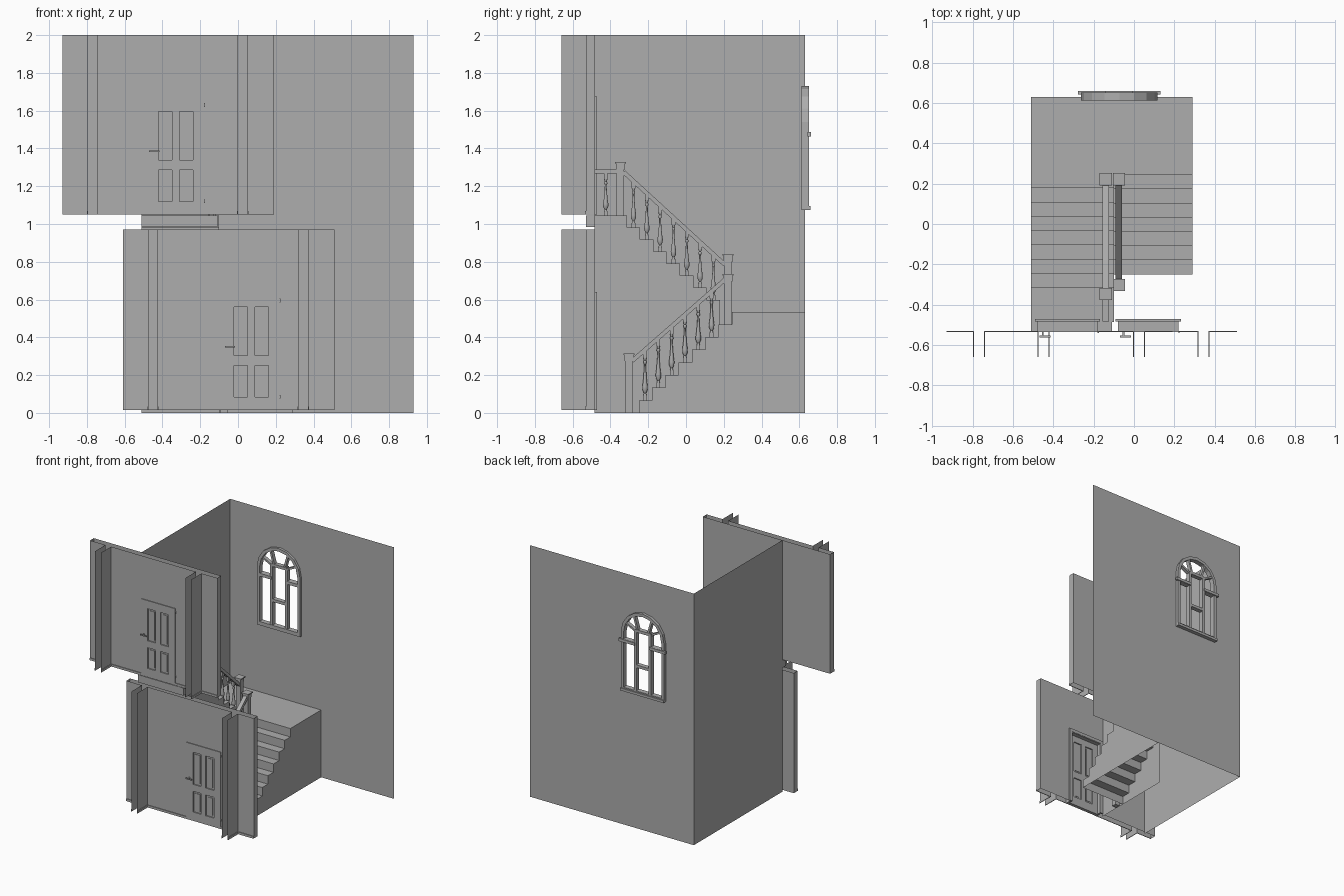
import bpy, bmesh, math
from mathutils import Vector

if "Cube" in bpy.data.objects:
    bpy.data.objects.remove(bpy.data.objects["Cube"])

grey = bpy.data.materials.new("plain grey")
grey.diffuse_color = (0.42, 0.42, 0.42, 1)
grey.use_nodes = True
grey.node_tree.nodes["Principled BSDF"].inputs["Base Color"].default_value = grey.diffuse_color


def finish(name, bm, smooth=False, normals=True):
    if normals:
        bmesh.ops.recalc_face_normals(bm, faces=bm.faces)
    me = bpy.data.meshes.new(name)
    bm.to_mesh(me)
    bm.free()
    me.materials.append(grey)
    ob = bpy.data.objects.new(name, me)
    bpy.context.collection.objects.link(ob)
    if smooth:
        bpy.ops.object.select_all(action='DESELECT')
        ob.select_set(True)
        bpy.context.view_layer.objects.active = ob
        bpy.ops.object.shade_smooth_by_angle(angle=math.radians(40))
    return ob


def face(bm, pts):
    return bm.faces.new([bm.verts.new(p) for p in pts])


def add_beam(bm, p, q, side, w, h):
    """Bar from p to q, w wide along side and h deep across it."""
    p, q, side = Vector(p), Vector(q), Vector(side)
    up = (q - p).cross(side).normalized() * h / 2
    s = side * w / 2
    a, b = [[bm.verts.new(e + i * s + j * up) for i, j in
             ((-1, -1), (1, -1), (1, 1), (-1, 1))] for e in (p, q)]
    bm.faces.new(a)
    bm.faces.new(b[::-1])
    for i in range(4):
        bm.faces.new((a[i], b[i], b[(i + 1) % 4], a[(i + 1) % 4]))


def add_box(bm, x0, x1, y0, y1, z0, z1):
    ym, zm = (y0 + y1) / 2, (z0 + z1) / 2
    add_beam(bm, (x0, ym, zm), (x1, ym, zm), (0, 1, 0), y1 - y0, z1 - z0)


def boxes(name, *dims):
    bm = bmesh.new()
    for d in dims:
        add_box(bm, *d)
    return finish(name, bm)


def sheet_y(bm, x0, x1, y, z0, z1):
    face(bm, [(x0, y, z0), (x1, y, z0), (x1, y, z1), (x0, y, z1)])


def sheet_x(bm, x, y0, y1, z0, z1):
    face(bm, [(x, y0, z0), (x, y1, z0), (x, y1, z1), (x, y0, z1)])


# Arched window outline, shared by the wall opening and the frame
CX, SPRING, SILL = -0.073, 1.54, 1.08


def arch(r, bottom):
    pts = [(CX + r * math.cos(math.pi * i / 8), SPRING + r * math.sin(math.pi * i / 8)) for i in range(9)]
    return [(CX + r, bottom)] + pts + [(CX - r, bottom)]


# Back wall with the window opening, and left wall
bm = bmesh.new()
edges = []
for loop in ([(-0.51, 0), (0.93, 0), (0.93, 2), (-0.51, 2)], arch(0.18, SILL + 0.01)):
    vs = [bm.verts.new((x, 0.63, z)) for x, z in loop]
    edges += [bm.edges.new((vs[i], vs[i - 1])) for i in range(len(vs))]
bmesh.ops.triangle_fill(bm, use_beauty=True, edges=edges, normal=(0, -1, 0))
finish("back_wall", bm)
bm = bmesh.new()
sheet_x(bm, -0.51, -0.485, 0.63, 0, 2)
finish("left_wall", bm)

# Window frame ring
bm = bmesh.new()
outer, inner = arch(0.19, SILL), arch(0.166, SILL + 0.024)
rings = [[bm.verts.new((x, y, z)) for x, z in o] for o, y in
         ((outer, 0.612), (inner, 0.612), (inner, 0.652), (outer, 0.652))]
n = len(outer)
for k in range(4):
    a, b = rings[k], rings[(k + 1) % 4]
    for i in range(n):
        bm.faces.new((a[i], a[(i + 1) % n], b[(i + 1) % n], b[i]))
finish("window_frame", bm)
# Window bars
bm = bmesh.new()
Y = (0, 1, 0)
xl, xr = CX - 0.065, CX + 0.065
for x in (xl, xr):
    add_beam(bm, (x, 0.634, SILL), (x, 0.634, 1.585), Y, 0.036, 0.022)
    d = 1 if x > CX else -1
    add_beam(bm, (CX + d * 0.045, 0.634, 1.58), (CX + d * 0.08, 0.634, 1.70), Y, 0.03, 0.016)
    add_beam(bm, (x, 0.634, 1.575), (CX + d * 0.155, 0.634, 1.62), Y, 0.03, 0.014)
    add_beam(bm, (x, 0.634, 1.475), (CX + d * 0.18, 0.634, 1.475), Y, 0.04, 0.024)
    add_beam(bm, (x, 0.652, 1.475), (CX + d * 0.205, 0.652, 1.475), Y, 0.018, 0.022)
for z in (1.30, 1.58):
    add_beam(bm, (xl, 0.634, z), (xr, 0.634, z), Y, 0.036, 0.022)
finish("window_bars", bm)
boxes("window_sill", (CX - 0.19, CX + 0.19, 0.612, 0.66, SILL - 0.005, SILL + 0.015))


# Hollow front wall: hall side, stair side, ends, hall side walls and skirting
def front_wall(tag, x0, z0, z1, dx):
    x1 = x0 + 1.12
    w = (x0 + 0.135, x0 + 0.185, x0 + 0.93, x0 + 0.98)
    zt = z0 + 0.61
    bm = bmesh.new()
    for y, spans in ((-0.53, ((x0, w[0]), (w[3], x1))), (-0.483, ((x0, w[1]), (w[2], x1)))):
        for a, b in spans:
            sheet_y(bm, a, b, y, z0, z1)
        sheet_y(bm, w[1], dx, y, z0, z1)
        sheet_y(bm, dx + 0.3, w[2], y, z0, z1)
        sheet_y(bm, dx, dx + 0.3, y, zt, z1)
    for x in (x0, x1):
        sheet_x(bm, x, -0.53, -0.483, z0, z1)
    for x in w:
        sheet_x(bm, x, -0.66, -0.53, z0, z1)
    finish(tag + "_front_wall", bm)
    t, h = 0.005, z0 + 0.018
    sk = [(a, b, -0.53 - t, -0.53, z0, h) for a, b in
          ((x0, w[0]), (w[1], dx), (dx + 0.3, w[2]), (w[3], x1))]
    sk += [(x - t if i % 2 == 0 else x, x if i % 2 == 0 else x + t, -0.66, -0.53, z0, h)
           for i, x in enumerate(w)]
    boxes(tag + "_skirting", *sk)
    # Door frame
    e = dx + 0.3
    boxes(tag + "_door_frame",
          (dx, dx + 0.014, -0.536, -0.475, z0, zt), (e - 0.014, e, -0.536, -0.475, z0, zt),
          (dx + 0.014, e - 0.014, -0.536, -0.475, zt - 0.014, zt),
          (dx - 0.012, dx + 0.012, -0.483, -0.472, z0, zt + 0.015),
          (e - 0.012, e + 0.012, -0.483, -0.472, z0, zt + 0.015),
          (dx + 0.012, e - 0.012, -0.483, -0.472, zt - 0.01, zt + 0.015))
    # Four-panel door: stiles, rails and thin recessed panels
    l, r, c, y0, y1 = dx + 0.014, e - 0.014, dx + 0.15, -0.534, -0.508
    parts = [(a, b, y0, y1, z0, zt - 0.014) for a, b in
             ((l, l + 0.045), (c - 0.02, c + 0.02), (r - 0.045, r))]
    for a, b in ((l + 0.045, c - 0.02), (c + 0.02, r - 0.045)):
        for lo, hi in ((0, 0.07), (0.235, 0.29), (0.545, 0.596)):
            parts.append((a, b, y0, y1, z0 + lo, z0 + hi))
        for lo, hi in ((0.07, 0.235), (0.29, 0.545)):
            parts.append((a, b, -0.525, -0.517, z0 + lo, z0 + hi))
            parts.append((a + 0.014, b - 0.014, -0.529, -0.513, z0 + lo + 0.014, z0 + hi - 0.014))
    boxes(tag + "_door", *parts)
    # Lever handles on both sides, and hinges
    hz = z0 + 0.335
    boxes(tag + "_door_handles",
          (dx + 0.024, dx + 0.032, -0.56, -0.49, hz - 0.004, hz + 0.004),
          (dx + 0.01, dx + 0.065, -0.562, -0.554, hz - 0.004, hz + 0.005),
          (dx + 0.01, dx + 0.065, -0.496, -0.488, hz - 0.004, hz + 0.005))
    boxes(tag + "_door_hinges", *[(e, e + 0.006, -0.54, -0.532, z0 + k, z0 + k + 0.02) for k in (0.06, 0.57)])


front_wall("upper", -0.93, 1.05, 2.0, -0.48)
front_wall("lower", -0.61, 0.015, 0.97, -0.08)

# Stairs: stepped sheet plus closed side panel
LAND, TOP, G = 0.535, 1.045, 0.0705


def flight(name, y0, z0, z1, d, x0, x1, end, side_x, foot):
    rise = (z1 - z0) / 8
    pts = []
    for k in range(8):
        pts += [(y0 + d * G * k, z0 + rise * k), (y0 + d * G * k, z0 + rise * (k + 1))]
    pts.append((end, z1))
    bm = bmesh.new()
    for (ya, za), (yb, zb) in zip(pts, pts[1:]):
        face(bm, [(x0, ya, za), (x1, ya, za), (x1, yb, zb), (x0, yb, zb)])
    face(bm, [(side_x, y, z) for y, z in pts + foot])
    bmesh.ops.remove_doubles(bm, verts=bm.verts, dist=1e-5)
    finish(name, bm)


flight("lower_flight", -0.25, 0, LAND, 1, -0.1, 0.29, 0.63, 0.29, [(0.63, 0)])
flight("upper_flight", 0.18, LAND, TOP, -1, -0.51, -0.1, -0.485, -0.1, [(-0.485, 0), (0.18, 0)])
bm = bmesh.new()
face(bm, [(-0.51, 0.18, LAND), (-0.1, 0.18, LAND), (-0.1, 0.63, LAND), (-0.51, 0.63, LAND)])
finish("landing", bm)
boxes("upper_threshold", (-0.51, -0.108, -0.53, -0.483, 0.985, TOP))


# Newel posts with flared caps
def newel(name, x, y, z0, z1):
    boxes(name, (x - 0.02, x + 0.02, y - 0.02, y + 0.02, z0, z1 - 0.04),
          (x - 0.023, x + 0.023, y - 0.023, y + 0.023, z1 - 0.04, z1 - 0.008),
          (x - 0.03, x + 0.03, y - 0.03, y + 0.03, z1 - 0.008, z1))


XL, XU = -0.075, -0.14
newel("lower_start_newel", XL, -0.302, 0, 0.315)
newel("lower_end_newel", XL, 0.222, 0.46, 0.735)
newel("upper_start_newel", XU, 0.222, 0.46, 0.84)
newel("upper_end_newel", XU, -0.347, TOP, 1.328)

# Handrails
S = (1, 0, 0)
for name, p, q in (("lower_handrail", (XL, -0.285, 0.275), (XL, 0.205, 0.705)),
                   ("upper_handrail", (XU, 0.205, 0.785), (XU, -0.33, 1.275)),
                   ("top_handrail", (XU, -0.365, 1.278), (XU, -0.483, 1.278))):
    bm = bmesh.new()
    add_beam(bm, p, q, S, 0.032, 0.022)
    finish(name, bm)

# Turned balusters: (radius, height fraction) profile between two square blocks
PROFILE = [(0.009, 0.1), (0.006, 0.14), (0.014, 0.2), (0.015, 0.27), (0.010, 0.4), (0.006, 0.6),
           (0.005, 0.72), (0.009, 0.74), (0.009, 0.77), (0.006, 0.79), (0.009, 0.84)]


def baluster(name, x, y, z0, z1):
    h, bm = z1 - z0, bmesh.new()
    rings = [[bm.verts.new((x + r * math.cos(a * math.pi / 5), y + r * math.sin(a * math.pi / 5), z0 + f * h))
              for a in range(10)] for r, f in PROFILE]
    for a, b in zip(rings, rings[1:]):
        for i in range(10):
            bm.faces.new((a[i], a[(i + 1) % 10], b[(i + 1) % 10], b[i]))
    for lo, hi in ((0, 0.1), (0.84, 1)):
        add_box(bm, x - 0.01, x + 0.01, y - 0.01, y + 0.01, z0 + lo * h, z0 + hi * h)
    finish(name, bm, smooth=True)


for k in range(6):
    y = -0.217 + G * k
    baluster(f"lower_baluster_{k + 1}", XL, y, LAND / 8 * (k + 1), 0.275 + (y + 0.285) * 0.878)
for k in range(7):
    y = 0.145 - G * k
    baluster(f"upper_baluster_{k + 1}", XU, y, LAND + (TOP - LAND) / 8 * (k + 1), 0.785 + (0.205 - y) * 0.916)
baluster("top_baluster", XU, -0.425, TOP, 1.272)
